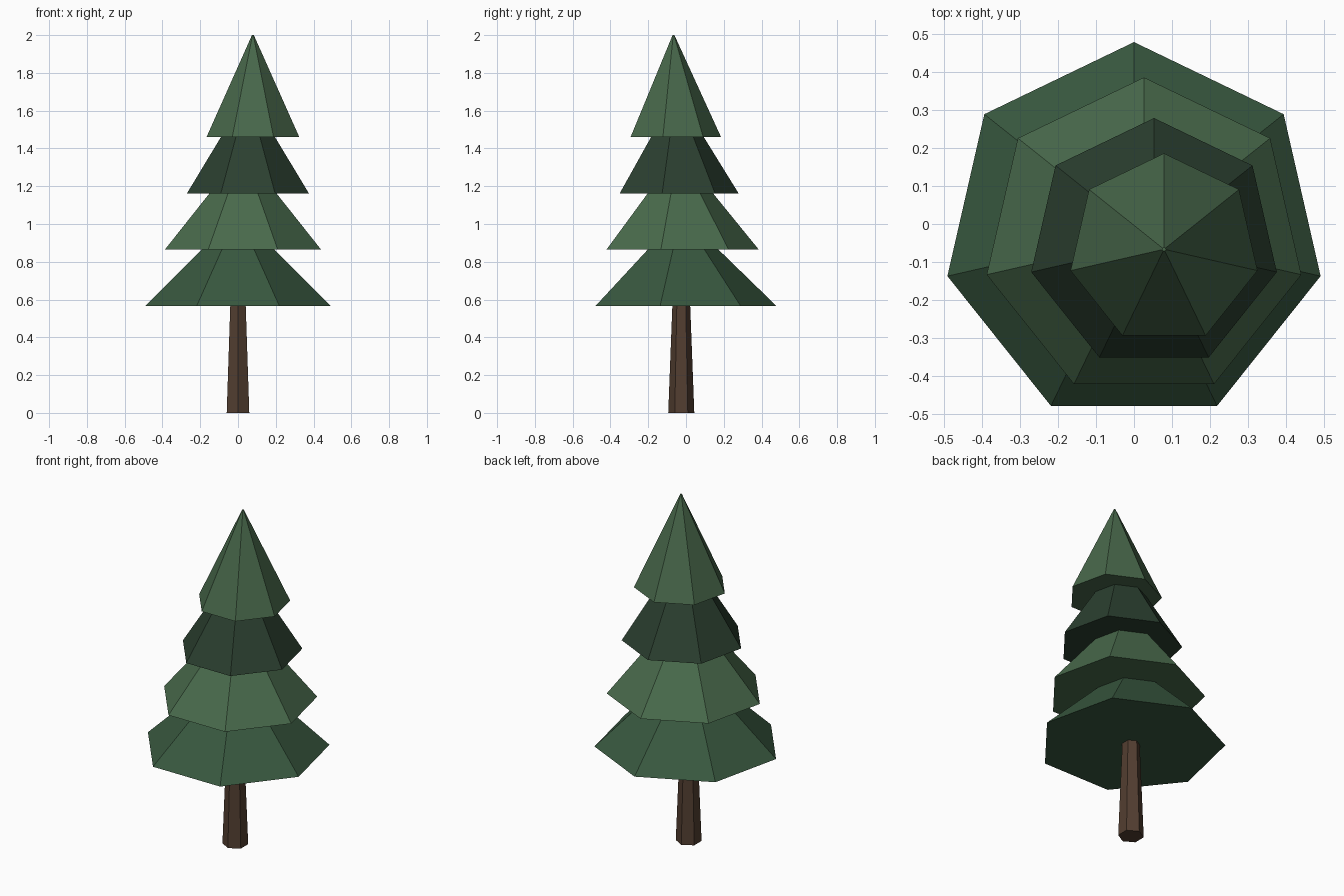
import bpy, bmesh
from math import pi, sin, cos

if "Cube" in bpy.data.objects:
    bpy.data.objects.remove(bpy.data.objects["Cube"])


def material(name, rgb):
    mat = bpy.data.materials.new(name)
    mat.diffuse_color = (*rgb, 1)
    mat.use_nodes = True
    mat.node_tree.nodes["Principled BSDF"].inputs["Base Color"].default_value = mat.diffuse_color
    return mat


def tapered(name, sides, r_low, r_high, height, location, mat):
    """Closed flat-faced taper with one corner pointing to +y."""
    bm = bmesh.new()
    rings = []
    for r, z in ((r_low, 0), (r_high, height)):
        rings.append([bm.verts.new((r * sin(2 * pi * i / sides),
                                    r * cos(2 * pi * i / sides), z))
                      for i in range(sides)])
    low, high = rings
    for i in range(sides):
        j = (i + 1) % sides
        bm.faces.new((low[i], low[j], high[j], high[i]))
    bm.faces.new(low)
    bm.faces.new(high)
    bmesh.ops.recalc_face_normals(bm, faces=bm.faces)
    mesh = bpy.data.meshes.new(name)
    bm.to_mesh(mesh)
    bm.free()
    mesh.materials.append(mat)
    obj = bpy.data.objects.new(name, mesh)
    obj.location = location
    bpy.context.collection.objects.link(obj)


bark = material("bark", (0.085, 0.048, 0.030))
mid = material("mid_green", (0.040, 0.098, 0.050))
light = material("light_green", (0.066, 0.145, 0.072))
dark = material("dark_green", (0.024, 0.050, 0.029))
tip = material("tip_green", (0.063, 0.135, 0.068))

# Trunk
tapered("trunk", 6, 0.069, 0.046, 0.60, (0, -0.025, 0), bark)

# Foliage tiers, drifting sideways as they rise: radius, height, material
tiers = [(0.503, 0.484, mid), (0.424, 0.515, light),
         (0.331, 0.527, dark), (0.252, 0.540, tip)]
for i, (radius, height, mat) in enumerate(tiers):
    tapered(f"foliage_tier_{i + 1}", 7, radius, 0.005, height,
            (0.0263 * i, -0.025 - 0.0138 * i, 0.567 + 0.2977 * i), mat)
